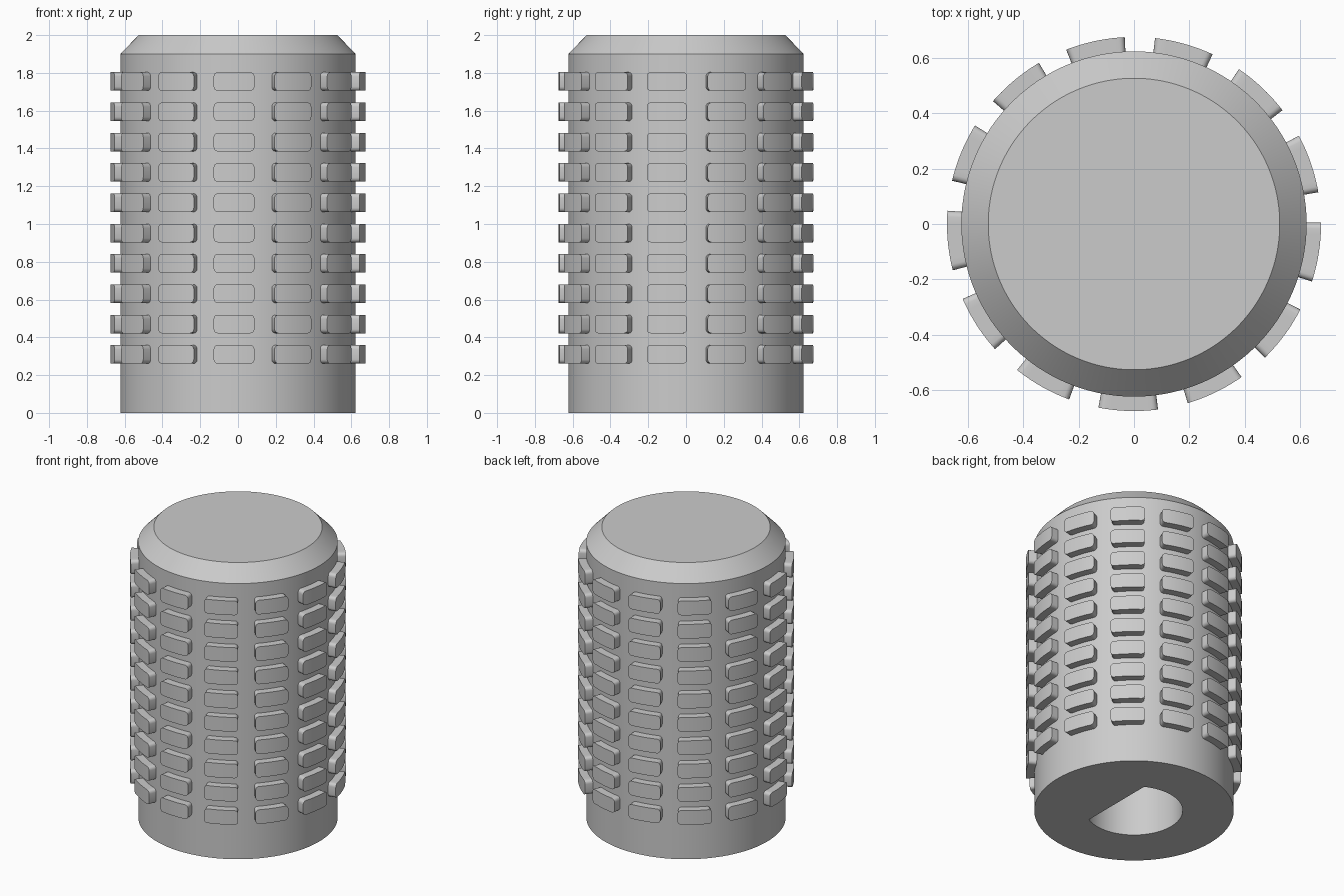
import bpy, bmesh
from math import sin, cos, pi, radians, sqrt

cube = bpy.data.objects.get("Cube")
if cube:
    bpy.data.objects.remove(cube, do_unlink=True)

SEGMENTS = 192
BODY_R, TOP_R = 0.623, 0.526
HEIGHT, CHAMFER_Z = 2.0, 1.9
HOLE_R, HOLE_DEPTH = 0.304, 1.2
HOLE_FLAT = HOLE_R * cos(radians(61.875))

PAD_R, PAD_COLUMNS, PAD_ROWS = 0.675, 13, 10
PAD_HALF_ANGLE, FIRST_ANGLE = radians(9.2), radians(-91.8)
PAD_Z, PAD_STEP, PAD_HALF_H, CORNER = 0.31, 0.1605, 0.049, 0.022

grey = bpy.data.materials.new("plain grey")
grey.use_nodes = True
grey.diffuse_color = (0.6, 0.6, 0.6, 1)
grey.node_tree.nodes["Principled BSDF"].inputs["Base Color"].default_value = grey.diffuse_color


def finish_mesh(bm, name):
    bmesh.ops.recalc_face_normals(bm, faces=bm.faces)
    mesh = bpy.data.meshes.new(name)
    bm.to_mesh(mesh)
    bm.free()
    mesh.materials.append(grey)
    return mesh


def add_object(mesh, name):
    obj = bpy.data.objects.new(name, mesh)
    bpy.context.collection.objects.link(obj)
    return obj


def smooth(obj):
    bpy.ops.object.select_all(action="DESELECT")
    obj.select_set(True)
    bpy.context.view_layer.objects.active = obj
    bpy.ops.object.shade_smooth_by_angle(angle=radians(30))


def bridge(bm, a, b):
    for i in range(len(a)):
        j = (i + 1) % len(a)
        bm.faces.new((a[i], a[j], b[j], b[i]))


def d_radius(t):
    # Round hole with a flat on the +x side
    return min(HOLE_R, HOLE_FLAT / cos(t)) if cos(t) > 0.01 else HOLE_R


# Knob body: rings from the hole's blind end, around the base, up to the top
bm = bmesh.new()
sections = [
    (d_radius, HOLE_DEPTH),
    (d_radius, 0),
    (lambda t: BODY_R, 0),
    (lambda t: BODY_R, CHAMFER_Z),
    (lambda t: TOP_R, HEIGHT),
]
rings = []
for radius, z in sections:
    angles = [2 * pi * i / SEGMENTS for i in range(SEGMENTS)]
    rings.append([bm.verts.new((radius(t) * cos(t), radius(t) * sin(t), z)) for t in angles])
for lower, upper in zip(rings, rings[1:]):
    bridge(bm, lower, upper)
bm.faces.new(rings[0])
bm.faces.new(rings[-1])
smooth(add_object(finish_mesh(bm, "knob_body"), "knob_body"))

# One curved grip pad with rounded corners, as slices across its width
corner_angle = CORNER / PAD_R
slices = []
for i in range(5):
    a = pi / 2 * i / 4
    slices.append((-PAD_HALF_ANGLE + corner_angle * (1 - cos(a)),
                   PAD_HALF_H - CORNER * (1 - sin(a))))
inner = PAD_HALF_ANGLE - corner_angle
slices += [(inner * k / 4, PAD_HALF_H) for k in range(-3, 4)]
slices += [(-t, h) for t, h in reversed(slices[:5])]

bm = bmesh.new()
loops = []
for t, h in slices:
    corners = ((BODY_R - 0.01, -h), (PAD_R, -h), (PAD_R, h), (BODY_R - 0.01, h))
    loops.append([bm.verts.new((r * cos(t), r * sin(t), z)) for r, z in corners])
for a, b in zip(loops, loops[1:]):
    bridge(bm, a, b)
bm.faces.new(loops[0])
bm.faces.new(loops[-1])
pad_mesh = finish_mesh(bm, "grip_pad")

# Columns of pads around the body, each stacked with an array
for c in range(PAD_COLUMNS):
    column = add_object(pad_mesh, f"grip_column_{c + 1}")
    column.location.z = PAD_Z
    column.rotation_euler.z = FIRST_ANGLE + 2 * pi * c / PAD_COLUMNS
    if c == 0:
        smooth(column)
    stack = column.modifiers.new("stack", "ARRAY")
    stack.count = PAD_ROWS
    stack.use_relative_offset = False
    stack.use_constant_offset = True
    stack.constant_offset_displace = (0, 0, PAD_STEP)
